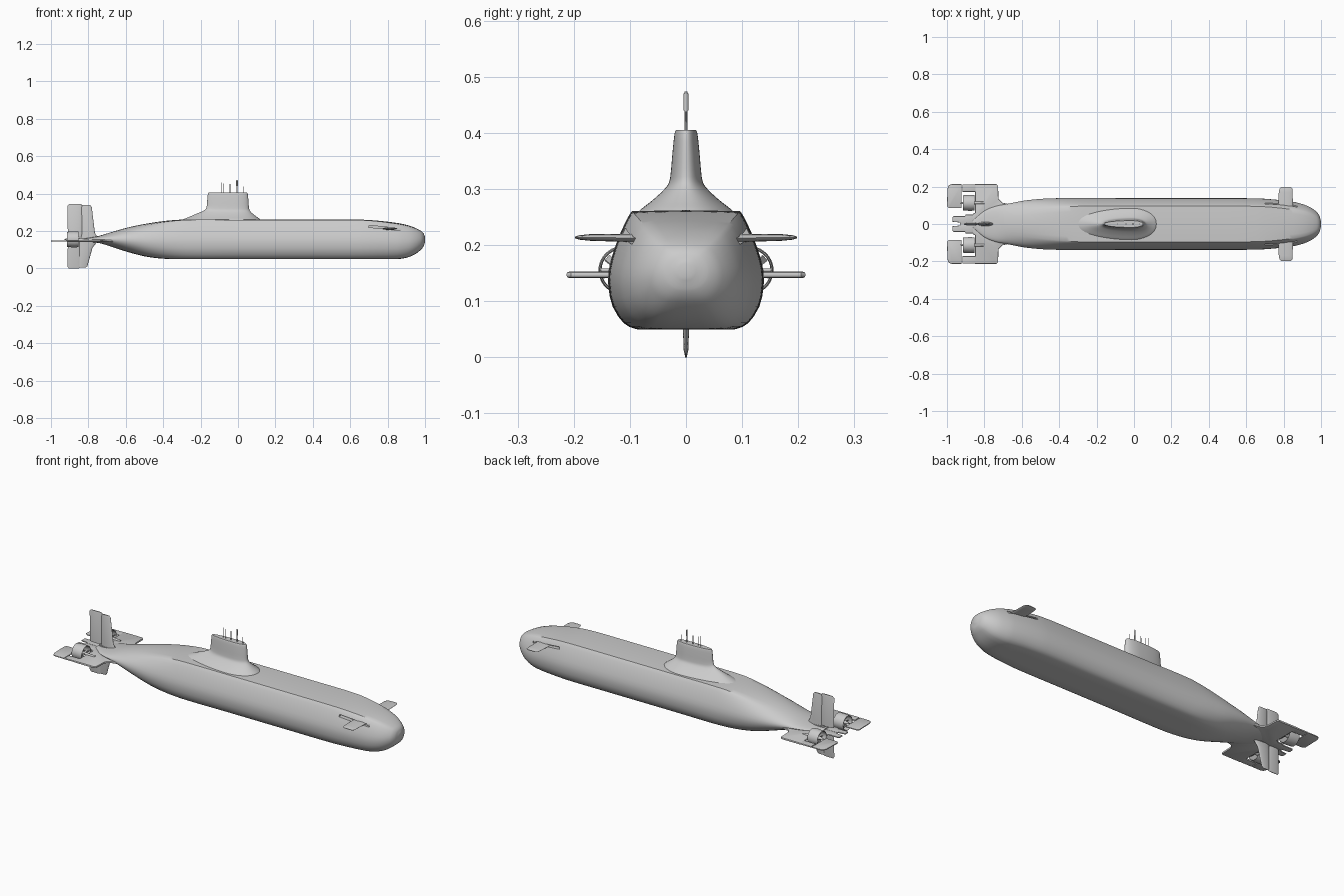
import bpy, bmesh, math
from mathutils import Vector, Matrix

if "Cube" in bpy.data.objects:
    bpy.data.objects.remove(bpy.data.objects["Cube"])


def finish(name, bm, angle=35):
    bmesh.ops.recalc_face_normals(bm, faces=bm.faces)
    me = bpy.data.meshes.new(name)
    bm.to_mesh(me)
    bm.free()
    ob = bpy.data.objects.new(name, me)
    bpy.context.collection.objects.link(ob)
    smooth(ob, angle)
    return ob


def smooth(ob, angle=35):
    bpy.ops.object.select_all(action='DESELECT')
    ob.select_set(True)
    bpy.context.view_layer.objects.active = ob
    bpy.ops.object.shade_smooth_by_angle(angle=math.radians(angle))


def apply_mod(ob, mod):
    bpy.context.view_layer.objects.active = ob
    bpy.ops.object.modifier_apply(modifier=mod.name)


def loft(name, rings, wrap=False, angle=35):
    bm = bmesh.new()
    vs = [[bm.verts.new(p) for p in r] for r in rings]
    n = len(vs[0])
    pairs = list(zip(vs, vs[1:])) + ([(vs[-1], vs[0])] if wrap else [])
    for a, b in pairs:
        for i in range(n):
            j = (i + 1) % n
            bm.faces.new((a[i], a[j], b[j], b[i]))
    if not wrap:
        bm.faces.new(vs[0])
        bm.faces.new(vs[-1])
    return finish(name, bm, angle)


def spline(rows, steps):
    """Smooth curve through rows of numbers, keyed by the first column."""
    def slope(i, k):
        a, b = rows[max(i - 1, 0)], rows[min(i + 1, len(rows) - 1)]
        return (b[k] - a[k]) / (b[0] - a[0])
    out = []
    for i in range(len(rows) - 1):
        p, q = rows[i], rows[i + 1]
        h = q[0] - p[0]
        for s in range(steps):
            t = s / steps
            row = [p[0] + h * t]
            for k in range(1, len(p)):
                row.append((2*t**3 - 3*t*t + 1) * p[k] + (t**3 - 2*t*t + t) * h * slope(i, k)
                           + (3*t*t - 2*t**3) * q[k] + (t**3 - t*t) * h * slope(i + 1, k))
            out.append(row)
    return out + [list(rows[-1])]


# Hull: x, bottom z, top z, half width, roundness of section
stations = [
    (-.86, .146, .156, .02, 1), (-.80, .142, .163, .07, 1), (-.74, .135, .175, .095, 1),
    (-.68, .117, .193, .107, 1), (-.58, .085, .221, .126, .85), (-.48, .061, .241, .136, .55),
    (-.38, .051, .255, .139, .25), (-.27, .05, .262, .139, 0), (0, .05, .262, .138, 0),
    (.40, .05, .262, .138, 0), (.65, .05, .261, .137, 0), (.75, .05, .255, .131, .08),
    (.85, .05, .243, .119, .25), (.90, .057, .233, .107, .35), (.94, .072, .220, .091, .45),
    (.975, .097, .203, .066, .6), (.992, .118, .188, .042, .8), (1.0, .142, .168, .012, 1)]
half = [(0, 0), (.3, 0), (.62, 0), (.72, .02), (.80, .055), (.87, .11), (.94, .19), (.98, .28),
        (1, .4), (.99, .5), (.955, .6), (.9, .71), (.84, .81), (.775, .9), (.72, .965),
        (.69, .988), (.5, .994), (.25, .998), (0, 1)]


def hull_ring(x, zb, zt, w, r):
    pts = []
    for i, (a, b) in enumerate(half):
        t = math.pi * i / (len(half) - 1)
        y = a * (1 - r) + math.sin(t) * r
        z = b * (1 - r) + (.5 - .5 * math.cos(t)) * r
        pts.append((x, y * w, zb + z * (zt - zb)))
    return pts + [(p[0], -p[1], p[2]) for p in pts[-2:0:-1]]


hull = loft("hull", [hull_ring(*s) for s in spline(stations, 5)], angle=32)

# Slots in the hull for the bow planes
for side in (1, -1):
    bm = bmesh.new()
    bmesh.ops.create_cube(bm, size=1, matrix=Matrix.Translation((.787, side * .146, .216))
                          @ Matrix.Rotation(math.radians(6), 4, 'Y')
                          @ Matrix.Diagonal((.176, .116, .011, 1)))
    cutter = finish("slot_cutter", bm)
    cutter.hide_render = True
    mod = hull.modifiers.new("slot", 'BOOLEAN')
    mod.operation = 'DIFFERENCE'
    mod.object = cutter
    apply_mod(hull, mod)
    bpy.data.objects.remove(cutter)
smooth(hull, 32)

# Sail with its flared base: z, aft x, front x, half width
levels = [(.252, -.32, .13, .092), (.264, -.29, .117, .08), (.278, -.255, .097, .062),
          (.294, -.218, .077, .044), (.308, -.186, .064, .032), (.322, -.170, .059, .028),
          (.36, -.165, .056, .0245), (.398, -.161, .052, .0205), (.405, -.158, .048, .018)]
rings = []
for z, xa, xf, w in spline(levels, 3):
    ring = []
    for k in range(48):
        t = 2 * math.pi * k / 48
        c, s = math.cos(t), math.sin(t)
        ring.append((-.015 + (xf + .015 if c > 0 else -.015 - xa) * c,
                     w * math.copysign(abs(s) ** .9, s), z))
    rings.append(ring)
loft("sail", rings, angle=40)


def rod(name, p, q, r1, r2, n=12):
    p, q = Vector(p), Vector(q)
    rot = (q - p).to_track_quat('Z', 'Y').to_matrix().to_4x4()
    bm = bmesh.new()
    bmesh.ops.create_cone(bm, cap_ends=True, segments=n, radius1=r1, radius2=r2,
                          depth=(q - p).length, matrix=Matrix.Translation((p + q) / 2) @ rot)
    return finish(name, bm)


# Masts
for x, top, r in ((-.09, .46, .002), (-.075, .455, .0015), (-.043, .452, .0025),
                  (-.005, .474, .003), (.03, .438, .002)):
    rod("mast", (x, 0, .40), (x, 0, top), r, r * .8)
rod("mast_head", (-.005, 0, .44), (-.005, 0, .47), .0045, .0045)


def foil(name, sections, vertical):
    """Streamlined fin; sections are (span, aft x, front x, thickness, offset)."""
    rings = []
    for span, xa, xf, th, off in sections:
        ring = []
        for k in range(24):
            t = 2 * math.pi * k / 24
            x = (xa + xf) / 2 + (xf - xa) / 2 * math.cos(t)
            d = off + th / 2 * math.sin(t)
            ring.append((x, d, span) if vertical else (x, span, d))
        rings.append(ring)
    return loft(name, rings, angle=50)


# Vertical fins and rudders
foil("upper_fin", [(.14, -.838, -.735, .026, 0), (.19, -.838, -.765, .019, 0),
                   (.328, -.838, -.782, .012, 0), (.338, -.836, -.79, .006, 0)], True)
foil("upper_rudder", [(.17, -.91, -.832, .018, 0), (.335, -.911, -.832, .011, 0),
                      (.344, -.902, -.838, .005, 0)], True)
foil("lower_fin", [(.165, -.85, -.735, .026, 0), (.11, -.85, -.778, .016, 0),
                   (.012, -.85, -.805, .008, 0), (.004, -.85, -.815, .004, 0)], True)
foil("lower_rudder", [(.14, -.91, -.844, .016, 0), (.01, -.911, -.844, .007, 0),
                      (0, -.905, -.85, .003, 0)], True)


def plate(name, outline, z, th):
    bm = bmesh.new()
    f = bm.faces.new([bm.verts.new((x, y, z - th / 2)) for x, y in outline])
    new = bmesh.ops.extrude_face_region(bm, geom=[f])['geom']
    bmesh.ops.translate(bm, vec=(0, 0, th),
                        verts=[v for v in new if isinstance(v, bmesh.types.BMVert)])
    rim = [e for e in bm.edges if abs(e.verts[0].co.z - e.verts[1].co.z) < 1e-6]
    bmesh.ops.bevel(bm, geom=rim, offset=th * .4, segments=2, profile=.5, affect='EDGES')
    return finish(name, bm)


for s in (1, -1):
    # Bow planes
    foil("bow_plane", [(s * .08, .772, .85, .015, .2125), (s * .17, .774, .848, .012, .2135),
                       (s * .19, .778, .846, .008, .2135), (s * .198, .788, .838, .003, .2135)], False)

    # Stern planes: fixed forward part, outer arm, and moving flaps behind the ducts
    def stern(name, pts, th):
        plate(name, [(x, s * y) for x, y in pts], .147, th)
    stern("stern_plane", [(-.66, .03), (-.665, .106), (-.705, .114), (-.724, .135), (-.727, .205),
                          (-.735, .213), (-.85, .213), (-.85, .06), (-.862, .055), (-.862, .0)], .011)
    stern("stern_arm", [(-.845, .172), (-.845, .2125), (-.918, .2125), (-.918, .172)], .009)
    stern("stern_flap", [(-.921, .085), (-.921, .213), (-.975, .213), (-.99, .207), (-.997, .19),
                         (-1.0, .095), (-.99, .085)], .006)
    stern("inner_flap", [(-.855, 0), (-.855, .05), (-.90, .05), (-.905, .042), (-.965, .042),
                         (-.97, .035), (-.97, .012), (-.93, .008), (-.93, 0)], .007)

    # Ducted propellers
    yc, zc = s * .113, .155
    rings = [[(x, yc + r * math.cos(k * math.pi / 20), zc + r * math.sin(k * math.pi / 20))
              for k in range(40)]
             for x, r in ((-.853, .041), (-.875, .043), (-.915, .0405), (-.915, .038),
                          (-.875, .0375), (-.853, .039))]
    loft("duct", rings, wrap=True)
    rod("propeller_shaft", (-.80, yc, zc - .004), (-.90, yc, zc), .006, .009, 20)
    rod("propeller_cone", (-.90, yc, zc), (-.928, yc, zc), .009, .002, 20)
    for k in range(7):
        a = 2 * math.pi * k / 7
        bm = bmesh.new()
        bmesh.ops.create_cube(bm, size=1, matrix=Matrix.Translation((-.89, yc, zc))
                              @ Matrix.Rotation(a, 4, 'X') @ Matrix.Translation((0, 0, .021))
                              @ Matrix.Rotation(math.radians(40), 4, 'Z')
                              @ Matrix.Diagonal((.003, .015, .030, 1)))
        finish("propeller_blade", bm)
    # Horizontal struts holding the duct
    rod("duct_strut", (-.862, yc - .039, zc), (-.862, yc + .039, zc), .003, .003)
